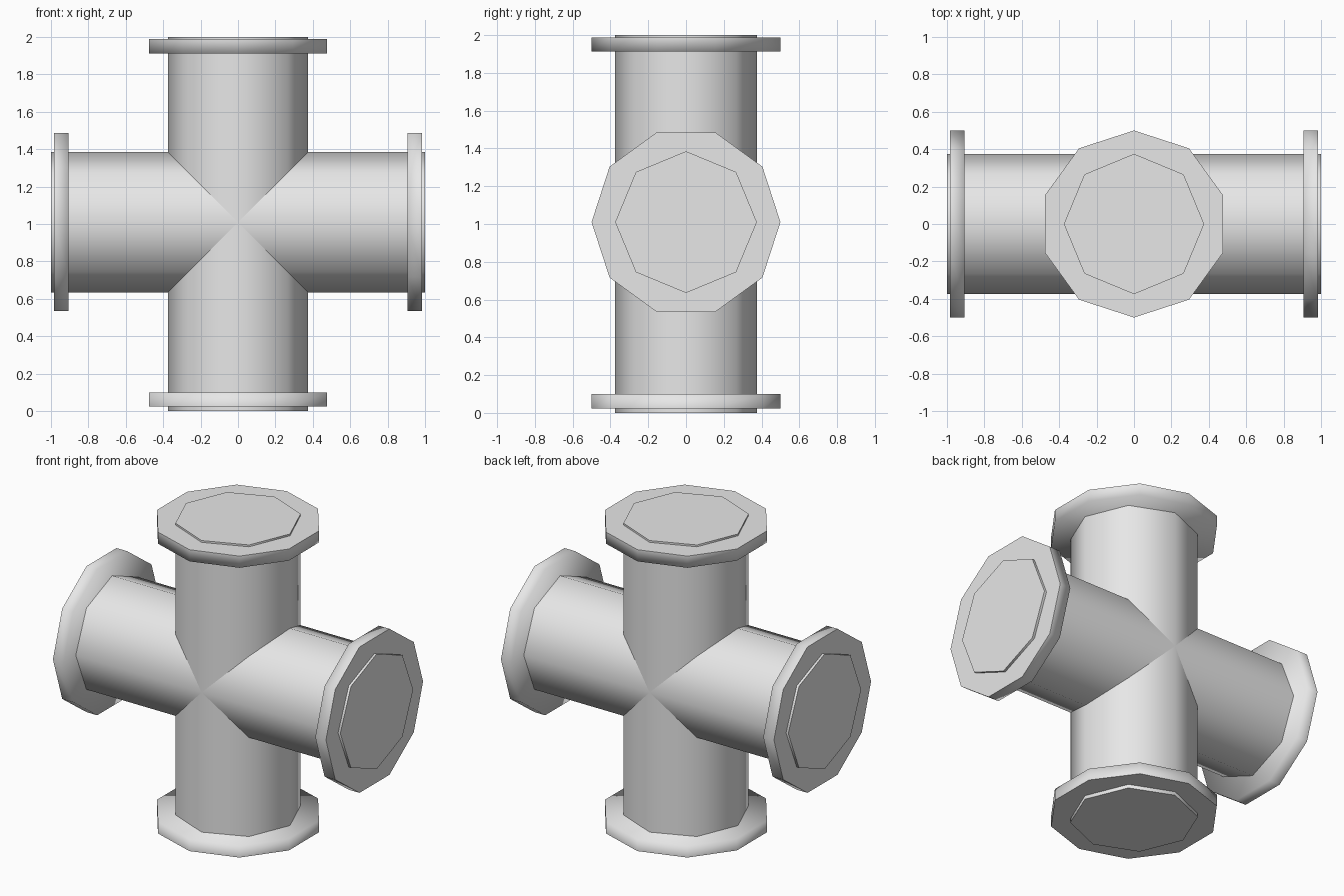
import bpy
import bmesh
from math import cos, sin, tau, radians
from mathutils import Matrix

default = bpy.data.objects.get("Cube")
if default:
    bpy.data.objects.remove(default)

CENTRE_Z = 1.01   # height of the cross axis

grey = bpy.data.materials.new("light_grey")
grey.use_nodes = True
colour = (0.8, 0.8, 0.8, 1)
grey.diffuse_color = colour
grey.node_tree.nodes["Principled BSDF"].inputs["Base Color"].default_value = colour

UPRIGHT = Matrix.Identity(4)
SIDEWAYS = Matrix.Translation((0, 0, CENTRE_Z)) @ Matrix.Rotation(radians(90), 4, "Y")


def prism(name, sides, radius, low, high, placement, sharp_levels):
    """Smooth-sided prism with a corner on the y axis; rims at sharp_levels stay crisp."""
    bm = bmesh.new()
    rings = []
    for level in (low, high):
        rings.append([bm.verts.new((radius * sin(tau * i / sides),
                                    radius * cos(tau * i / sides), level))
                      for i in range(sides)])
    bottom, top = rings
    bm.faces.new(bottom)
    bm.faces.new(top[::-1])
    for i in range(sides):
        j = (i + 1) % sides
        bm.faces.new((bottom[j], bottom[i], top[i], top[j]))
    bmesh.ops.recalc_face_normals(bm, faces=bm.faces)
    for face in bm.faces:
        face.smooth = True
    for edge in bm.edges:
        a, b = (v.co.z for v in edge.verts)
        if a == b and any(abs(a - s) < 1e-4 for s in sharp_levels):
            edge.smooth = False
    bm.transform(placement)
    mesh = bpy.data.meshes.new(name)
    bm.to_mesh(mesh)
    bm.free()
    mesh.materials.append(grey)
    obj = bpy.data.objects.new(name, mesh)
    bpy.context.collection.objects.link(obj)
    return obj


# Two crossing octagonal pipes, closed at the ends
prism("vertical_pipe", 8, 0.375, 0, 2, UPRIGHT, (0, 2))
prism("horizontal_pipe", 8, 0.375, -1, 1, SIDEWAYS, (-1, 1))

# Ten-sided flanges, crisp on the outer rim and soft on the inner one
prism("top_flange", 10, 0.5, 1.912, 1.988, UPRIGHT, (1.988,))
prism("bottom_flange", 10, 0.5, 0.024, 0.1, UPRIGHT, (0.024,))
prism("left_flange", 10, 0.5, 0.907, 0.984, SIDEWAYS, (0.984,))
prism("right_flange", 10, 0.5, -0.984, -0.907, SIDEWAYS, (-0.984,))
